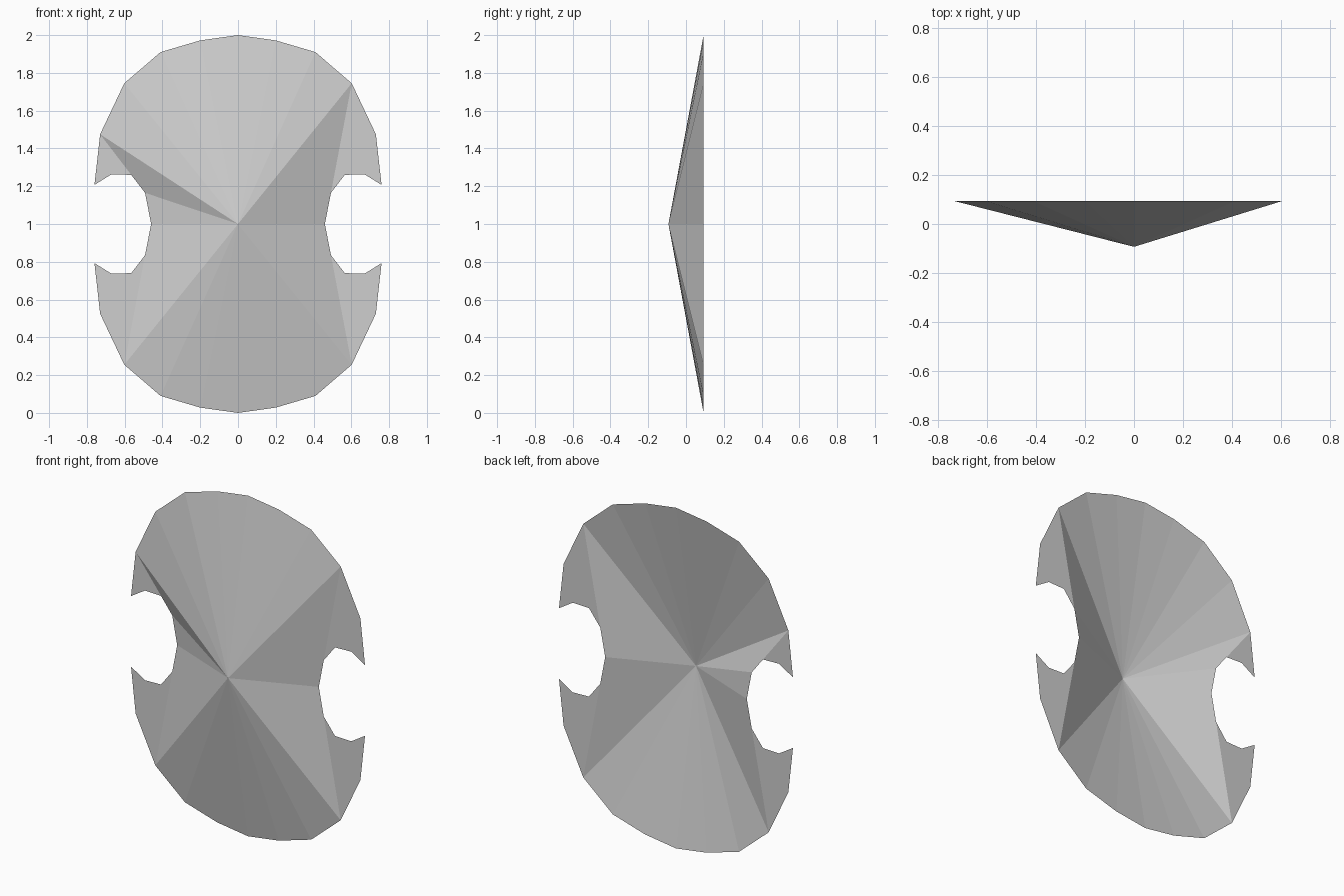
import bpy
import bmesh

cube = bpy.data.objects.get("Cube")
if cube:
    bpy.data.objects.remove(cube, do_unlink=True)

RIM_Y, BOSS_Y, MID = 0.093, -0.093, 1.0

# Plain grey metal
grey = bpy.data.materials.new("light_grey")
grey.use_nodes = True
colour = (0.62, 0.62, 0.62, 1)
grey.diffuse_color = colour
grey.node_tree.nodes["Principled BSDF"].inputs["Base Color"].default_value = colour

# One quarter of the outline: top centre, around the horn, into the side notch
# (x, height above the middle)
QUARTER = [(0, 1.0), (0.2, 0.972), (0.41, 0.91), (0.602, 0.745), (0.73, 0.475),
           (0.76, 0.207), (0.67, 0.263), (0.565, 0.26), (0.492, 0.165), (0.46, 0)]

bm = bmesh.new()
boss = bm.verts.new((0, BOSS_Y, MID))


def add_quarter(sx, sz, fan_start, fan_end):
    """Cone facets around the boss, plus the flat horn between two rim points."""
    rim = [bm.verts.new((sx * x, RIM_Y, MID + sz * z)) for x, z in QUARTER]
    facing = sx * sz > 0
    fan = rim[:fan_start + 1] + rim[fan_end:]
    faces = [[boss, b, a] for a, b in zip(fan, fan[1:])]
    faces.append(rim[fan_start:fan_end + 1][::-1])
    for corners in faces:
        bm.faces.new(corners if facing else corners[::-1])


# The upper horn on one side folds one step further out than the others
for sx in (1, -1):
    for sz in (1, -1):
        folded = sx < 0 and sz > 0
        add_quarter(sx, sz, 4 if folded else 3, 7 if folded else 8)

# Weld the quarters and cut the horns into triangles
bmesh.ops.remove_doubles(bm, verts=bm.verts[:], dist=0.001)
bmesh.ops.triangulate(bm, faces=bm.faces[:])
bmesh.ops.recalc_face_normals(bm, faces=bm.faces[:])
bm.normal_update()
if sum(f.normal.y for f in bm.faces) > 0:
    bmesh.ops.reverse_faces(bm, faces=bm.faces[:])

mesh = bpy.data.meshes.new("shield_plate")
bm.to_mesh(mesh)
bm.free()
mesh.materials.append(grey)
shield = bpy.data.objects.new("shield_plate", mesh)
bpy.context.collection.objects.link(shield)
